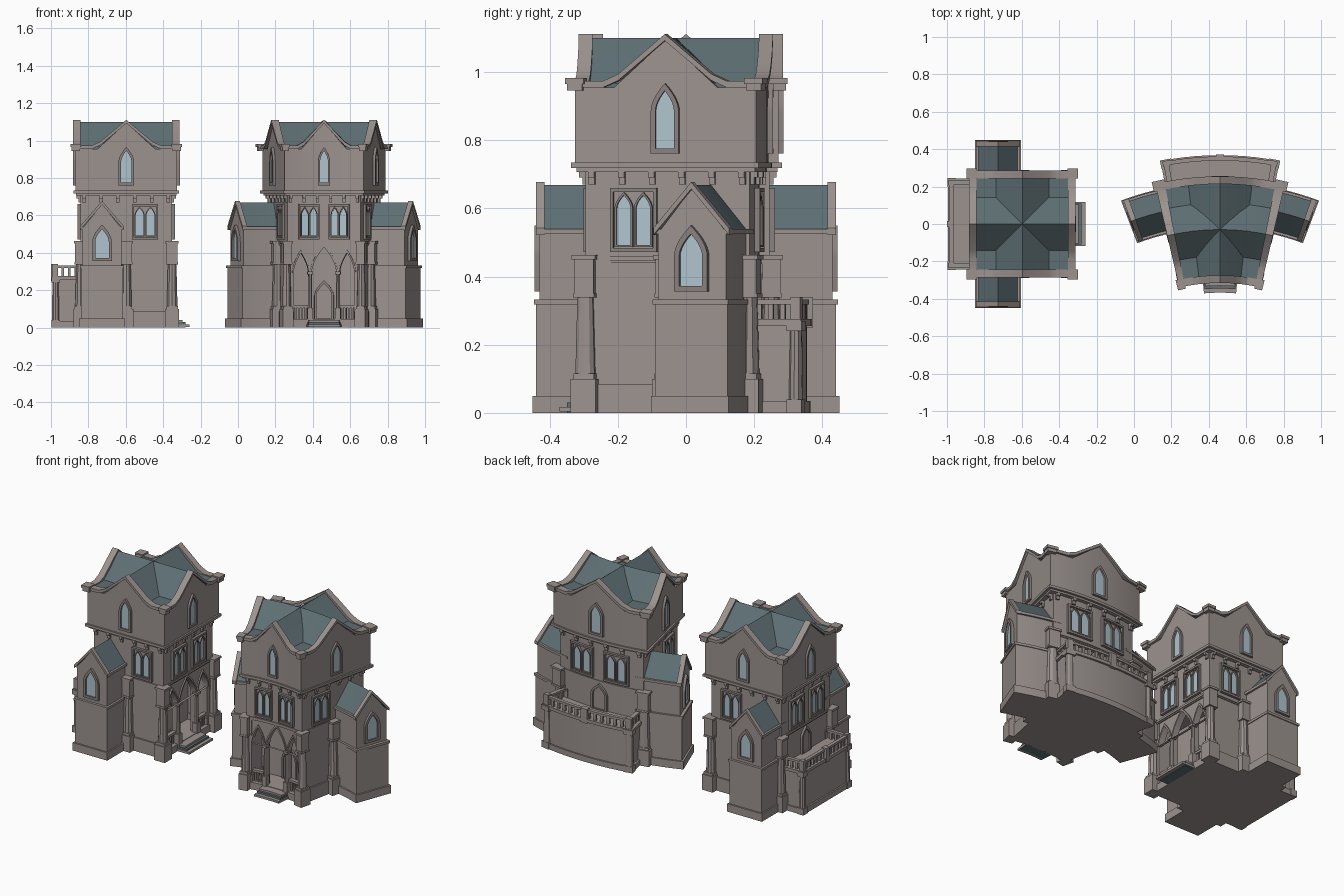
import bpy, bmesh, math

if "Cube" in bpy.data.objects:
    bpy.data.objects.remove(bpy.data.objects["Cube"])

# ---- materials
def mat(name, rgb):
    m = bpy.data.materials.new(name)
    m.diffuse_color = (*rgb, 1)
    m.use_nodes = True
    m.node_tree.nodes["Principled BSDF"].inputs["Base Color"].default_value = m.diffuse_color
    return m
STONE = mat("stone", (0.33, 0.29, 0.275))
TRIM = mat("trim_stone", (0.25, 0.22, 0.21))
ROOF = mat("slate_roof", (0.112, 0.16, 0.172))
GLASS = mat("glass", (0.43, 0.55, 0.62))

# ---- parts are gathered in a local frame: u across, v towards the back, z up
parts = {}
def get(name, m):
    if name not in parts:
        parts[name] = (bmesh.new(), m)
    return parts[name][0]

def box(name, u0, u1, v0, v1, z0, z1, m=STONE):
    bm = get(name, m)
    a = [[bm.verts.new((u, v, z)) for u, v in ((u0, v0), (u1, v0), (u1, v1), (u0, v1))] for z in (z0, z1)]
    cap_loops(bm, a[0], a[1])

def cap_loops(bm, a, b):
    n = len(a)
    bm.faces.new(a[::-1])
    bm.faces.new(b)
    for i in range(n):
        bm.faces.new((a[i], a[(i + 1) % n], b[(i + 1) % n], b[i]))

def place(side, s, n, z):
    return {"front": (s, -n, z), "back": (s, n, z), "left": (-n, s, z), "right": (n, s, z)}[side]

def prism(name, side, pts, n0, n1, m=STONE):
    bm = get(name, m)
    a, b = ([bm.verts.new(place(side, s, n, z)) for s, z in pts] for n in (n0, n1))
    cap_loops(bm, a, b)

def ring(name, side, outer, inner, n0, n1, m=TRIM):
    bm = get(name, m)
    L = [[bm.verts.new(place(side, s, n, z)) for s, z in pts]
         for pts, n in ((outer, n0), (outer, n1), (inner, n1), (inner, n0))]
    k = len(outer)
    for i in range(k):
        j = (i + 1) % k
        for a, b in zip(L, L[1:] + L[:1]):
            bm.faces.new((a[i], a[j], b[j], b[i]))

def post(name, u, v, r0, r1, z0, z1, m=STONE, sides=10):
    bm = get(name, m)
    a, b = ([bm.verts.new((u + r * math.cos(i * math.tau / sides), v + r * math.sin(i * math.tau / sides), z))
             for i in range(sides)] for r, z in ((r0, z0), (r1, z1)))
    cap_loops(bm, a, b)

def block(name, u, v, w, z0, z1, m=STONE):
    box(name, u - w / 2, u + w / 2, v - w / 2, v + w / 2, z0, z1, m)

def curve(c, hw, spring, apex, k=7):
    half = [(hw * (1 - (i / k) ** 1.8), spring + (apex - spring) * i / k) for i in range(k + 1)]
    return [(c - x, z) for x, z in half] + [(c + x, z) for x, z in half[-2::-1]]

def arch(c, hw, z0, spring, apex):
    return [(c - hw, z0)] + curve(c, hw, spring, apex) + [(c + hw, z0)]

def lancet(side, c, hw, z0, spring, apex, n, t=0.014, fill=GLASS, name="window"):
    prism(name + "_pane", side, arch(c, hw, z0, spring, apex), n - 0.003, n + 0.004, fill)
    ring(name + "_frame", side, arch(c, hw + t, z0 - t, spring, apex + 1.5 * t),
         arch(c, hw, z0, spring, apex), n - 0.003, n + 0.014)

def twin_window(side, c, n):
    rect = lambda w, z0, z1: [(c - w, z0), (c - w, z1), (c + w, z1), (c + w, z0)]
    ring("window_frame", side, rect(0.07, 0.472, 0.66), rect(0.06, 0.484, 0.648), n - 0.003, n + 0.016)
    for d in (-0.029, 0.029):
        lancet(side, c + d, 0.021, 0.493, 0.60, 0.638, n, 0.006)

B, M, U = 0.24, 0.245, 0.272     # half widths: ground floor, middle floor, top floor
SIDES = ("front", "back", "left", "right")

# ---- ground floor with recessed porch
box("floor_slab", -0.25, 0.25, -0.25, 0.25, 0, 0.045)
box("lower_walls", -B, B, -0.10, B, 0.03, 0.46)
for m in (-1, 1):
    a, b = sorted((m * 0.205, m * B))
    box("lower_walls", a, b, -B, -0.1, 0.03, 0.46)
    a, b = sorted((m * 0.2, m * 0.25))
    box("plinth", a, b, -B, B, 0.03, 0.085)
arcade = [(-0.215, 0.03), (-0.215, 0.455), (0.215, 0.455), (0.215, 0.03)]
for c, hw, apex in ((0.153, 0.05, 0.40), (0, 0.082, 0.43), (-0.153, 0.05, 0.40)):
    arcade += arch(c, hw, 0.03, 0.29, apex)[::-1]
prism("porch_arcade", "front", arcade, 0.205, 0.238)
for c, hw, apex in ((0.153, 0.05, 0.40), (0, 0.082, 0.43), (-0.153, 0.05, 0.40)):
    ring("arch_moulding", "front", curve(c, hw + 0.01, 0.29, apex + 0.016), curve(c, hw, 0.29, apex), 0.23, 0.246, STONE)
lancet("front", 0, 0.045, 0.05, 0.17, 0.235, 0.10, 0.012, STONE, "porch_door")
for m in (-1, 1):
    post("porch_column", m * 0.0925, -0.24, 0.014, 0.012, 0.10, 0.29)
    block("porch_column", m * 0.0925, -0.24, 0.036, 0.03, 0.105)
    block("porch_column", m * 0.0925, -0.24, 0.036, 0.285, 0.30)
    a, b = sorted((m * 0.1, m * 0.21))
    box("porch_railing", a, b, -0.235, -0.21, 0.105, 0.12)
    for i in range(4):
        block("porch_railing", m * (0.12 + 0.022 * i), -0.222, 0.011, 0.04, 0.11)

# ---- front steps
box("step_core", -0.11, 0.11, -0.315, -0.24, 0, 0.03, ROOF)
box("steps", -0.105, 0.105, -0.30, -0.24, 0.03, 0.042)
box("steps", -0.118, 0.118, -0.337, -0.25, 0.004, 0.018)

# ---- buttress piers
for u in (-0.25, 0.25):
    for v in (-0.245, 0, 0.245):
        block("pier", u, v, 0.075, 0, 0.10)
        block("pier", u, v, 0.062, 0.10, 0.115)
        post("pier_shaft", u, v, 0.030, 0.024, 0.115, 0.34)
        block("pier", u, v, 0.064, 0.338, 0.35)
        block("pier", u, v, 0.058, 0.35, 0.45)
        block("pier", u, v, 0.07, 0.45, 0.463)
box("string_course", -0.25, 0.25, -0.25, 0.25, 0.447, 0.46)

# ---- middle floor with twin windows and brackets
box("middle_walls", -M, M, -M, M, 0.44, 0.72)
for d in (-0.1, 0.1):
    twin_window("front", d, M)
    twin_window("back", d, M)
for s in ("left", "right"):
    twin_window(s, -0.1, M)
for s in SIDES:
    for i in range(6):
        c = -0.225 + 0.09 * i
        w = 0.009
        prism("bracket", s, [(c - w, 0.69), (c + w, 0.69), (c + w, 0.71), (c - w, 0.71)], 0.24, 0.266)
        prism("bracket", s, [(c - w, 0.67), (c + w, 0.67), (c + w, 0.69), (c - w, 0.69)], 0.24, 0.256)

# ---- top floor, gables and cross roof
box("cornice", -0.268, 0.268, -0.268, 0.268, 0.706, 0.722)
box("cornice", -0.282, 0.282, -0.282, 0.282, 0.718, 0.734)
box("upper_walls", -U, U, -U, U, 0.73, 0.955)
box("roof", -0.262, 0.262, -0.262, 0.262, 0.95, 0.968, ROOF)
crest = [(-0.282, 0.955), (-0.185, 0.955), (-0.14, 0.975), (0, 1.092), (0.14, 0.975), (0.185, 0.955), (0.282, 0.955)]
for s in SIDES:
    prism("roof", s, [(-0.15, 0.96), (0, 1.10), (0.15, 0.96)], 0, 0.262, ROOF)
    prism("gable", s, [(-0.16, 0.95), (0, 1.095), (0.16, 0.95)], 0.25, U)
    prism("gable_coping", s, crest + [(x, z + 0.019) for x, z in crest[::-1]], 0.244, 0.285)
    lancet(s, 0, 0.028, 0.775, 0.885, 0.945, U, 0.014)
for u in (-0.27, 0.27):
    for v in (-0.27, 0.27):
        block("corner_stone", u, v, 0.046, 0.945, 0.968)
        block("corner_stone", u, v, 0.056, 0.965, 0.982)

# ---- side wings
for s, m in (("left", -1), ("right", 1)):
    def wbox(name, n, v0, v1, z0, z1):
        a, b = sorted((m * 0.2, m * n))
        box(name, a, b, v0, v1, z0, z1)
    wbox("wing_plinth", 0.45, 0.008, 0.252, 0, 0.05)
    wbox("wing_walls", 0.44, 0.017, 0.243, 0.04, 0.325)
    wbox("wing_band", 0.446, 0.012, 0.248, 0.318, 0.333)
    prism("wing_walls", s, [(0.025, 0.32), (0.025, 0.53), (0.13, 0.66), (0.235, 0.53), (0.235, 0.32)], 0.2, 0.43)
    prism("wing_roof", s, [(0.02, 0.532), (0.13, 0.668), (0.24, 0.532)], 0.2, 0.42, ROOF)
    for v in (0.022, 0.238):
        wbox("wing_eave", 0.43, v - 0.009, v + 0.009, 0.524, 0.54)
    v_line = [(0.012, 0.522), (0.13, 0.657), (0.248, 0.522)]
    prism("wing_coping", s, v_line + [(x, z + 0.02) for x, z in v_line[::-1]], 0.415, 0.44)
    lancet(s, 0.13, 0.036, 0.372, 0.46, 0.525, 0.43, 0.016)

# ---- rear terrace with balustrade
box("terrace", -0.23, 0.23, 0.2, 0.385, 0, 0.26)
box("terrace_plinth", -0.24, 0.24, 0.2, 0.395, 0, 0.035)
box("terrace_cornice", -0.243, 0.243, 0.2, 0.398, 0.255, 0.275)
for u in (-0.222, 0.222):
    block("terrace_pier", u, 0.378, 0.044, 0, 0.04)
    post("terrace_pier", u, 0.378, 0.021, 0.018, 0.04, 0.245)
    block("terrace_pier", u, 0.378, 0.046, 0.24, 0.27)
    block("terrace_post", u, 0.38, 0.028, 0.27, 0.34)
    box("terrace_rail", u - 0.011, u + 0.011, 0.24, 0.385, 0.318, 0.332)
    for i in range(3):
        block("baluster", u, 0.27 + 0.035 * i, 0.013, 0.27, 0.32)
block("terrace_post", 0, 0.385, 0.034, 0.25, 0.34)
box("terrace_rail", -0.225, 0.225, 0.369, 0.391, 0.318, 0.332)
for i in range(12):
    block("baluster", -0.187 + 0.034 * i, 0.38, 0.013, 0.27, 0.32)
lancet("back", 0, 0.035, 0.28, 0.37, 0.42, B, 0.012, STONE, "terrace_door")

# ---- place a straight copy (front to +x) and a copy bent round an arc (front to -y)
R, YC = 1.245, -1.275
def straight(p):
    return (-0.597 - p.y, p.x, p.z)
def bent(p):
    r, t = R + p.y, p.x / R
    return (0.46 + r * math.sin(t), YC + r * math.cos(t), p.z)

bpy.ops.object.select_all(action='DESELECT')
for label, fn in (("straight", straight), ("curved", bent)):
    for name, (src, m) in parts.items():
        bm = src.copy()
        bmesh.ops.recalc_face_normals(bm, faces=bm.faces[:])
        if fn is bent:
            bmesh.ops.triangulate(bm, faces=[f for f in bm.faces if len(f.verts) > 4])
            for k in range(-9, 10):
                bmesh.ops.bisect_plane(bm, geom=bm.verts[:] + bm.edges[:] + bm.faces[:],
                                       plane_co=(k * 0.05 + 0.0013, 0, 0), plane_no=(1, 0, 0))
        for p in bm.verts:
            p.co = fn(p.co)
        me = bpy.data.meshes.new(label + "_" + name)
        bm.to_mesh(me)
        bm.free()
        me.materials.append(m)
        ob = bpy.data.objects.new(label + "_" + name, me)
        bpy.context.collection.objects.link(ob)
        ob.select_set(True)
        bpy.context.view_layer.objects.active = ob
for src, m in parts.values():
    src.free()
bpy.ops.object.shade_smooth_by_angle(angle=math.radians(25))
